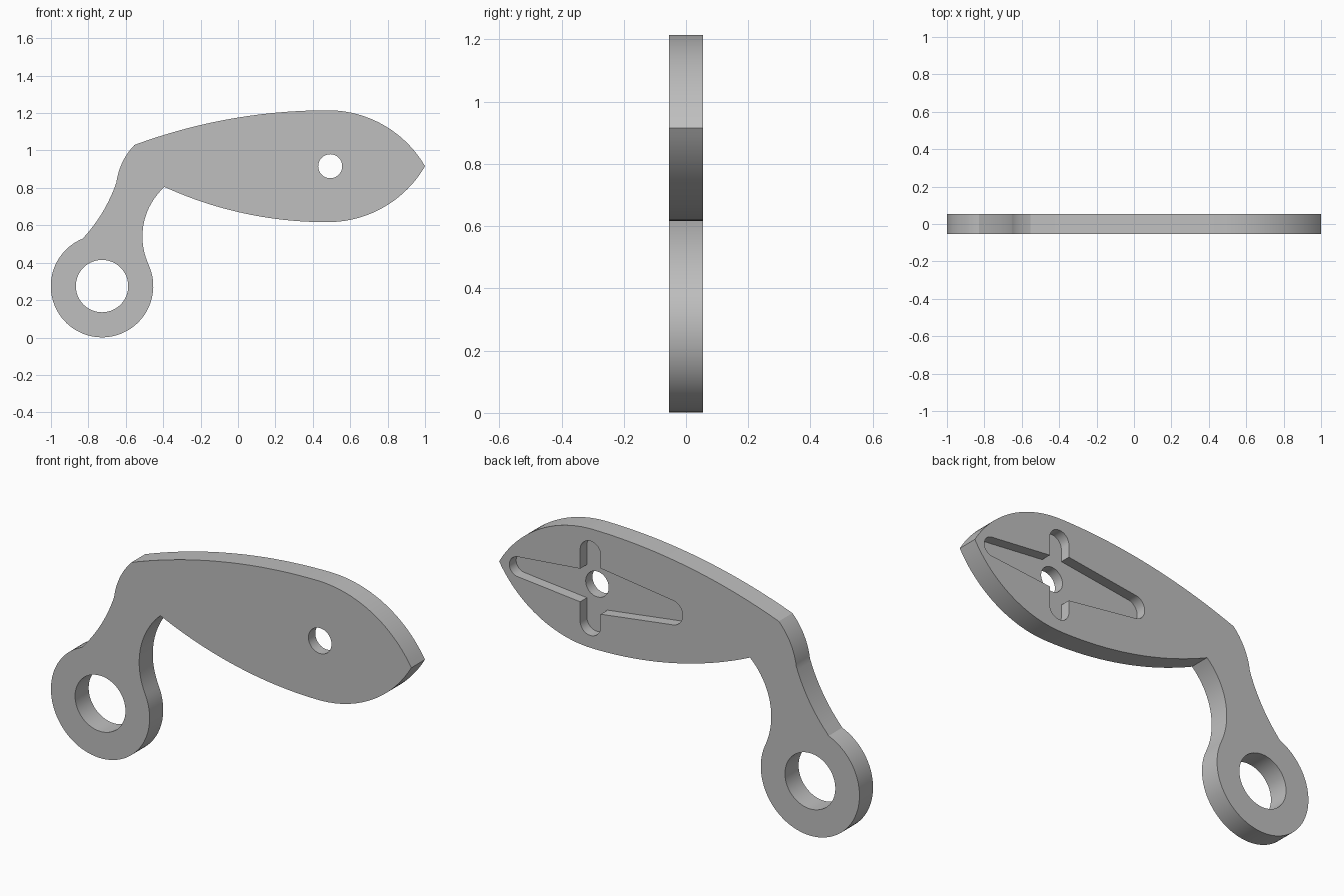
import bpy, bmesh
from math import cos, sin, pi, radians, atan2
from mathutils import Vector

cube = bpy.data.objects.get("Cube")
if cube:
    bpy.data.objects.remove(cube, do_unlink=True)

HALF = 0.054          # half the plate thickness
RING = (-0.727, 0.275)
HUB = (0.493, 0.916)

grey = bpy.data.materials.new("plain_grey")
grey.use_nodes = True
colour = (0.52, 0.52, 0.52, 1)
grey.diffuse_color = colour
grey.node_tree.nodes["Principled BSDF"].inputs["Base Color"].default_value = colour


def arc(c, r, a0, a1, n=24):
    """Points on a circle between two angles in degrees."""
    angles = [radians(a0 + (a1 - a0) * i / n) for i in range(n + 1)]
    return [(c[0] + r * cos(a), c[1] + r * sin(a)) for a in angles]


def arc3(p, q, s, n=20):
    """Arc from p through q to s, without its last point."""
    p, q, s = Vector(p), Vector(q), Vector(s)
    u, v = q - p, s - p
    d = 2 * (u.x * v.y - u.y * v.x)
    c = p + Vector((v.y * u.dot(u) - u.y * v.dot(v),
                    u.x * v.dot(v) - v.x * u.dot(u))) / d
    a0, a1 = atan2(p.y - c.y, p.x - c.x), atan2(s.y - c.y, s.x - c.x)
    sweep = (a1 - a0) % (2 * pi)
    if d < 0:
        sweep -= 2 * pi
    r = (p - c).length
    return [(c.x + r * cos(a0 + sweep * i / n), c.y + r * sin(a0 + sweep * i / n))
            for i in range(n)]


def prism(name, outline, y0, y1):
    """Extrude an x-z outline from y0 to y1."""
    bm = bmesh.new()
    face = bm.faces.new([bm.verts.new((x, y0, z)) for x, z in outline])
    new = bmesh.ops.extrude_face_region(bm, geom=[face])["geom"]
    moved = [g for g in new if isinstance(g, bmesh.types.BMVert)]
    bmesh.ops.translate(bm, verts=moved, vec=(0, y1 - y0, 0))
    bmesh.ops.recalc_face_normals(bm, faces=bm.faces)
    mesh = bpy.data.meshes.new(name)
    bm.to_mesh(mesh)
    bm.free()
    mesh.materials.append(grey)
    obj = bpy.data.objects.new(name, mesh)
    bpy.context.collection.objects.link(obj)
    return obj


# Corners shared by neighbouring curves
tip, crown, belly = (1, 0.916), (0.48, 1.215), (0.48, 0.617)
shoulder, bend, heel = (-0.553, 1.03), (-0.65, 0.83), (-0.83, 0.53)
notch, ankle = (-0.393, 0.805), (-0.477, 0.388)

# Leaf-shaped head, curved neck and round foot as one outline
outline = arc3(tip, (0.80, 1.123), crown)
outline += arc3(crown, (0, 1.176), shoulder)
outline += arc3(shoulder, (-0.612, 0.949), bend)
outline += arc3(bend, (-0.728, 0.664), heel)
outline += arc(RING, 0.274, 112, 384, 64)
outline += arc3(ankle, (-0.511, 0.543), notch)[1:]
outline += arc3(notch, (0, 0.671), belly)
outline += arc3(belly, (0.80, 0.709), tip)
arm = prism("lever_arm", outline, -HALF, HALF)

# Cross-shaped pocket in the back, with tapered side arms
hx, hz = HUB
cross = arc((hx + 0.40, hz), 0.05, -90, 90) + [(hx + 0.057, hz + 0.083)]
cross += arc((hx, hz + 0.18), 0.057, 0, 180) + [(hx - 0.057, hz + 0.115)]
cross += arc((hx - 0.45, hz), 0.062, 90, 270) + [(hx - 0.057, hz - 0.115)]
cross += arc((hx, hz - 0.18), 0.057, 180, 360) + [(hx + 0.057, hz - 0.083)]

cutters = [
    prism("pocket_cutter", cross, 0, 0.2),
    prism("ring_hole_cutter", arc(RING, 0.14, 0, 360, 64)[:-1], -0.2, 0.2),
    prism("hub_hole_cutter", arc(HUB, 0.064, 0, 360, 48)[:-1], -0.2, 0.2),
]
bpy.ops.object.select_all(action='DESELECT')
bpy.context.view_layer.objects.active = arm
arm.select_set(True)
for cutter in cutters:
    mod = arm.modifiers.new(cutter.name, 'BOOLEAN')
    mod.operation = 'DIFFERENCE'
    mod.solver = 'EXACT'
    mod.object = cutter
    bpy.ops.object.modifier_apply(modifier=mod.name)
    bpy.data.objects.remove(cutter, do_unlink=True)

bpy.ops.object.shade_smooth_by_angle(angle=radians(20))
